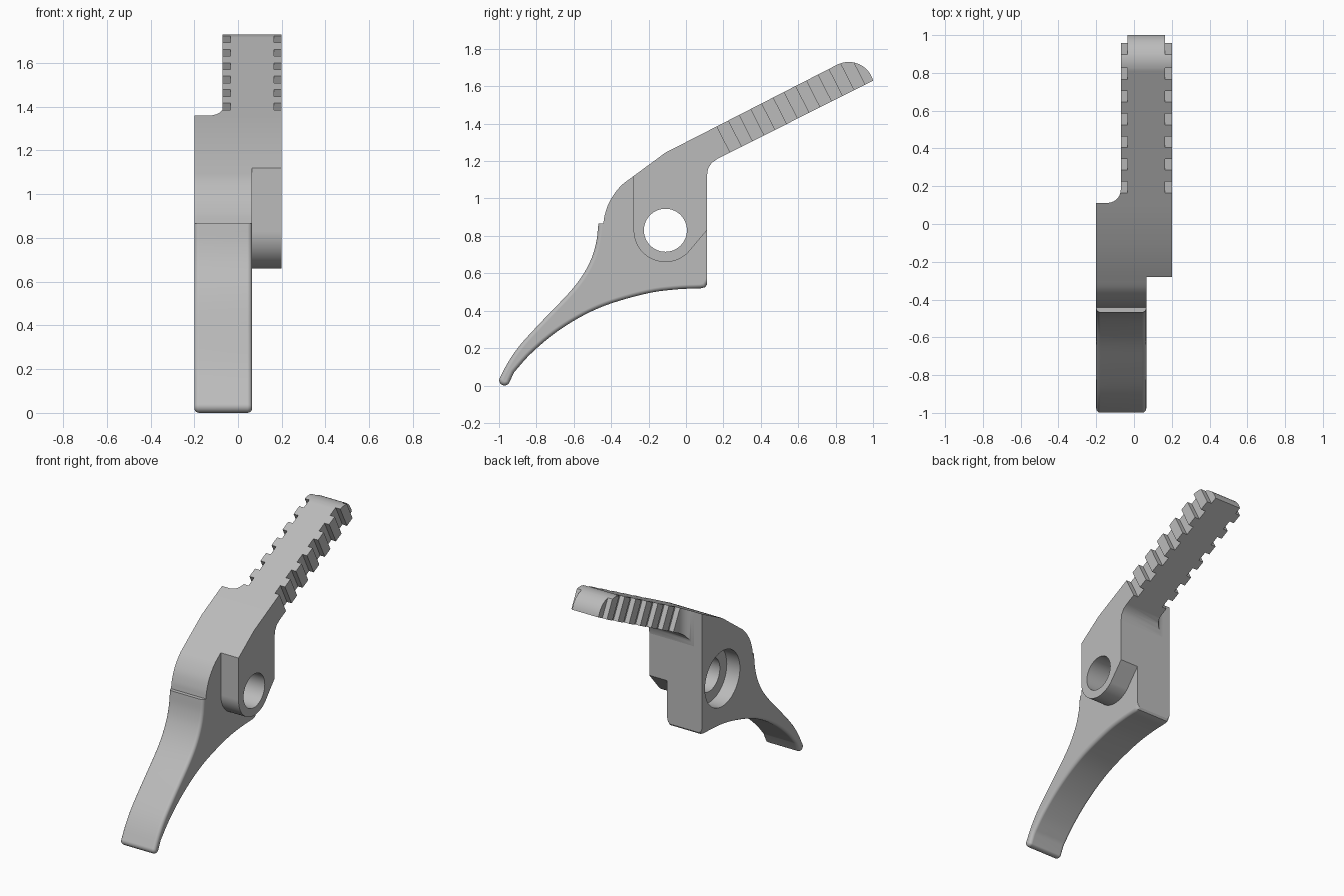
import bpy
import bmesh
from math import sin, cos, radians, atan
from mathutils import Vector

if "Cube" in bpy.data.objects:
    bpy.data.objects.remove(bpy.data.objects["Cube"])

grey = bpy.data.materials.new("plain grey")
grey.use_nodes = True
grey.diffuse_color = (0.5, 0.5, 0.5, 1)
grey.node_tree.nodes["Principled BSDF"].inputs["Base Color"].default_value = (0.5, 0.5, 0.5, 1)


def arc(cx, cy, r, start, end, steps=16):
    """Points on a circular arc, angles in degrees."""
    angles = [radians(start + (end - start) * i / steps) for i in range(steps + 1)]
    return [(cx + r * cos(a), cy + r * sin(a)) for a in angles]


def smooth(points, steps=5):
    """Smooth curve through the given points."""
    p = [Vector(q) for q in points]
    p = [2 * p[0] - p[1]] + p + [2 * p[-1] - p[-2]]
    out = []
    for a, b, c, d in zip(p, p[1:], p[2:], p[3:]):
        for i in range(steps):
            t = i / steps
            out.append(tuple(0.5 * (2 * b + (c - a) * t + (2 * a - 5 * b + 4 * c - d) * t * t
                                    + (3 * b - a - 3 * c + d) * t ** 3)))
    return out + [tuple(points[-1])]


def prism(name, outline, low, high, axis="x", bevel_rule=None, bevel=0.022):
    """Extrude a (y, z) outline along x, or an (x, y) outline along z."""
    place = (lambda p, h: (h, p[0], p[1])) if axis == "x" else (lambda p, h: (p[0], p[1], h))
    bm = bmesh.new()
    face = bm.faces.new([bm.verts.new(place(p, low)) for p in outline])
    ext = bmesh.ops.extrude_face_region(bm, geom=[face])
    shift = Vector(place((0, 0), high - low))
    bmesh.ops.translate(bm, vec=shift, verts=[v for v in ext["geom"] if isinstance(v, bmesh.types.BMVert)])
    bmesh.ops.recalc_face_normals(bm, faces=bm.faces)
    if bevel_rule:
        rim = [e for e in bm.edges if abs(e.verts[0].co.x - e.verts[1].co.x) < 1e-5
               and all(bevel_rule(v.co) for v in e.verts)]
        bmesh.ops.bevel(bm, geom=rim, offset=bevel, segments=4, profile=0.5, affect="EDGES")
    mesh = bpy.data.meshes.new(name)
    bm.to_mesh(mesh)
    bm.free()
    mesh.materials.append(grey)
    obj = bpy.data.objects.new(name, mesh)
    bpy.context.collection.objects.link(obj)
    return obj


def activate(obj):
    bpy.ops.object.select_all(action="DESELECT")
    obj.select_set(True)
    bpy.context.view_layer.objects.active = obj


def cut(obj, cutter):
    """Subtract a cutter from a part, then remove the cutter."""
    activate(obj)
    mod = obj.modifiers.new("cut", "BOOLEAN")
    mod.operation = "DIFFERENCE"
    mod.solver = "EXACT"
    mod.object = cutter
    bpy.ops.object.modifier_apply(modifier=mod.name)
    bpy.data.objects.remove(cutter)


def finish(obj):
    activate(obj)
    bpy.ops.object.shade_smooth_by_angle(angle=radians(28))
    mod = obj.modifiers.new("weighted normals", "WEIGHTED_NORMAL")
    mod.keep_sharp = True


RIGHT, LEFT, SEAM, BACK = -0.2, 0.2, 0.065, 0.112
PIVOT = (-0.11, 0.83)
SLOPE = 0.511


def top_z(y):
    return 1.245 + SLOPE * (y + 0.11)


# Trigger body with a curved finger tail and rounded lower rims
shoulder = smooth([(-0.28, 1.12), (-0.35, 1.065), (-0.405, 0.99), (-0.432, 0.92), (-0.442, 0.865)])
tail_front = smooth([(-0.468, 0.865), (-0.479, 0.77), (-0.505, 0.68), (-0.555, 0.585), (-0.63, 0.49),
                     (-0.76, 0.355), (-0.88, 0.225), (-0.945, 0.135), (-0.995, 0.043)])
tail_tip = arc(-0.97, 0.029, 0.029, 165, 325, 10)
tail_under = smooth([(-0.92, 0.07), (-0.83, 0.17), (-0.7, 0.28), (-0.55, 0.374), (-0.4, 0.439),
                     (-0.2, 0.494), (-0.05, 0.514), (0.08, 0.52)])
body = prism("trigger_body",
             [(BACK, top_z(BACK)), (-0.11, 1.245)] + shoulder + tail_front + tail_tip + tail_under
             + [(0.103, 0.526), (BACK, 0.54)],
             RIGHT, SEAM, bevel_rule=lambda c: c.z < 0.866 and c.y < BACK + 0.001
             and not (c.y > -0.45 and c.z > 0.8))

# Pivot boss on the left flank
boss = prism("pivot_boss",
             [(BACK, top_z(BACK)), (-0.11, 1.245), (-0.28, 1.12)]
             + arc(*PIVOT, 0.17, 180, 315, 24) + [(BACK, 0.83)], SEAM, LEFT)

# Pivot hole through both, with a wider recess on the right flank
for part in (body, boss):
    cut(part, prism("hole_cutter", arc(*PIVOT, 0.115, 0, 354, 59), -0.5, 0.5))
cut(body, prism("recess_cutter", arc(*PIVOT, 0.19, 0, 354, 59), -0.5, -0.1))

# Sloping arm with a rounded tip
arm = prism("arm",
            [(BACK, 1.12), (0.118, 1.16), (0.137, 1.19), (0.17, 1.213)]
            + arc(0.87, 1.595, 0.135, 15, 117) + [(BACK, top_z(BACK))], RIGHT, LEFT)

# Narrow the right side of the arm, with a concave corner at its root
cut(arm, prism("side_cutter",
               [(-0.07, 1.5)] + arc(-0.14, 0.182, 0.07, 0, -90, 10)
               + [(-0.14, 0.1), (-0.4, 0.1), (-0.4, 1.5)], 0.5, 2, axis="z"))

# Seven grip notches along each side; the last runs out through the tip
tilt = atan(SLOPE)
along = Vector((cos(tilt), sin(tilt)))
down = Vector((sin(tilt), -cos(tilt)))
for i in range(7):
    y = 0.165 + 0.12 * i
    start = Vector((y, top_z(y)))
    width = 0.067 if i < 6 else 0.4
    box = [start - 0.15 * down, start - 0.15 * down + width * along,
           start + 0.3 * down + width * along, start + 0.3 * down]
    for low, high in ((-0.3, -0.035), (0.165, 0.3)):
        cut(arm, prism("notch_cutter", box, low, high))

for part in (body, boss, arm):
    finish(part)
